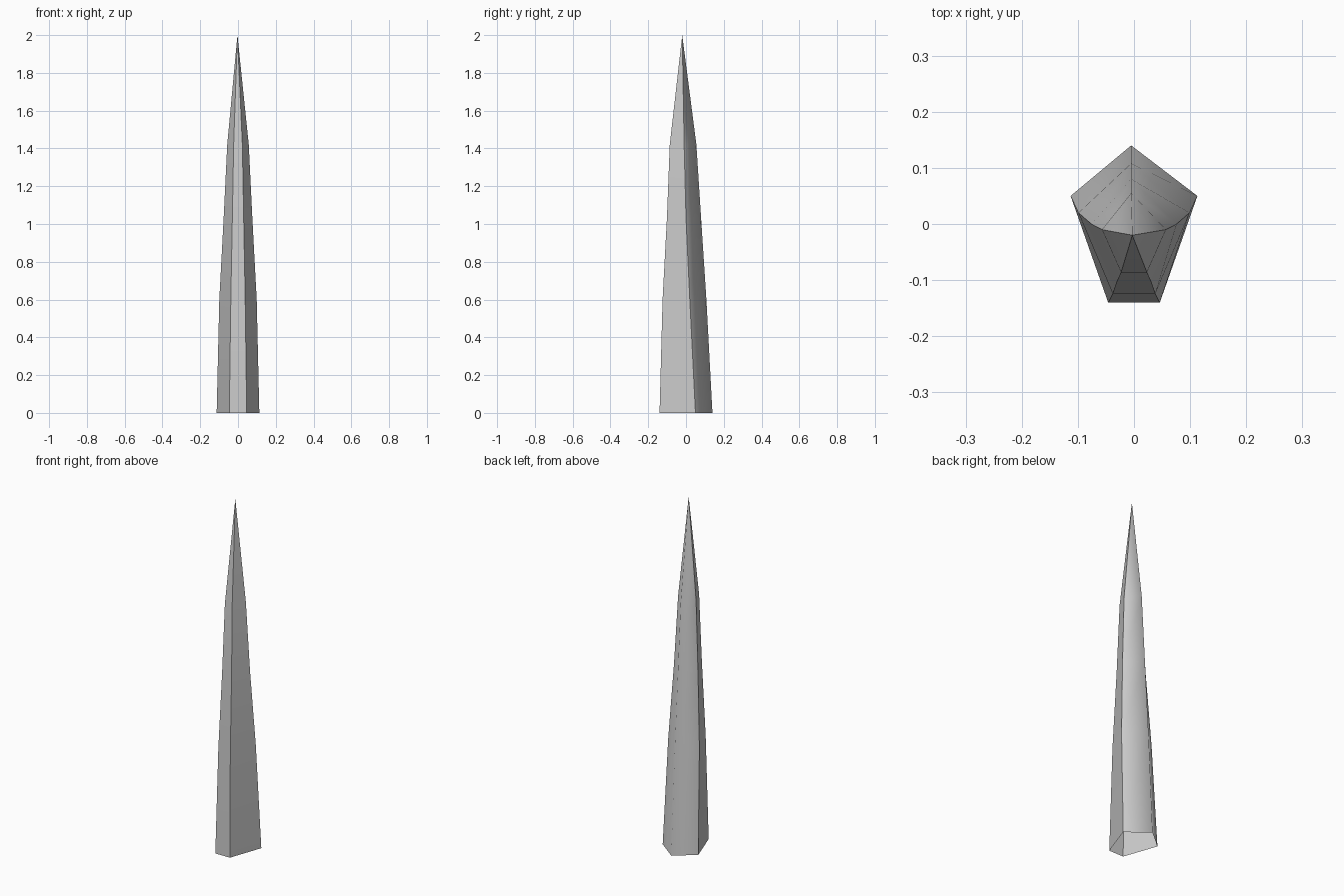
import bpy
import bmesh

if "Cube" in bpy.data.objects:
    bpy.data.objects.remove(bpy.data.objects["Cube"])

# One flat grey for the whole spike
grey = bpy.data.materials.new("stone grey")
grey.diffuse_color = (0.6, 0.6, 0.6, 1)
grey.use_nodes = True
grey.node_tree.nodes["Principled BSDF"].inputs["Base Color"].default_value = grey.diffuse_color

# Ring sections: height, front half width, front y, side half width, side y, back y
rings = [
    (0.00, 0.046, -0.140, 0.113, 0.050, 0.140),
    (0.60, 0.038, -0.124, 0.099, 0.020, 0.108),
    (1.03, 0.030, -0.101, 0.076, 0.000, 0.080),
    (1.42, 0.023, -0.086, 0.057, -0.010, 0.055),
]

bm = bmesh.new()
loops = []
for z, fw, fy, sw, sy, by in rings:
    corners = [(-fw, fy), (fw, fy), (sw, sy), (-0.005, by), (-sw, sy)]
    loops.append([bm.verts.new((x, y, z)) for x, y in corners])
tip = bm.verts.new((-0.003, -0.02, 2.0))

# Side walls, open at the bottom, closing in a point
for low, high in zip(loops, loops[1:]):
    for i in range(5):
        j = (i + 1) % 5
        bm.faces.new((low[i], low[j], high[j], high[i]))
for i in range(5):
    bm.faces.new((loops[-1][i], loops[-1][(i + 1) % 5], tip))

# Smooth shading, with hard corners everywhere but the back ridge
for f in bm.faces:
    f.smooth = True
for i in (0, 1, 2, 4):
    column = [ring[i] for ring in loops] + [tip]
    for a, b in zip(column, column[1:]):
        bm.edges.get((a, b)).smooth = False

mesh = bpy.data.meshes.new("spike")
bm.to_mesh(mesh)
bm.free()
mesh.materials.append(grey)
bpy.context.collection.objects.link(bpy.data.objects.new("spike", mesh))
